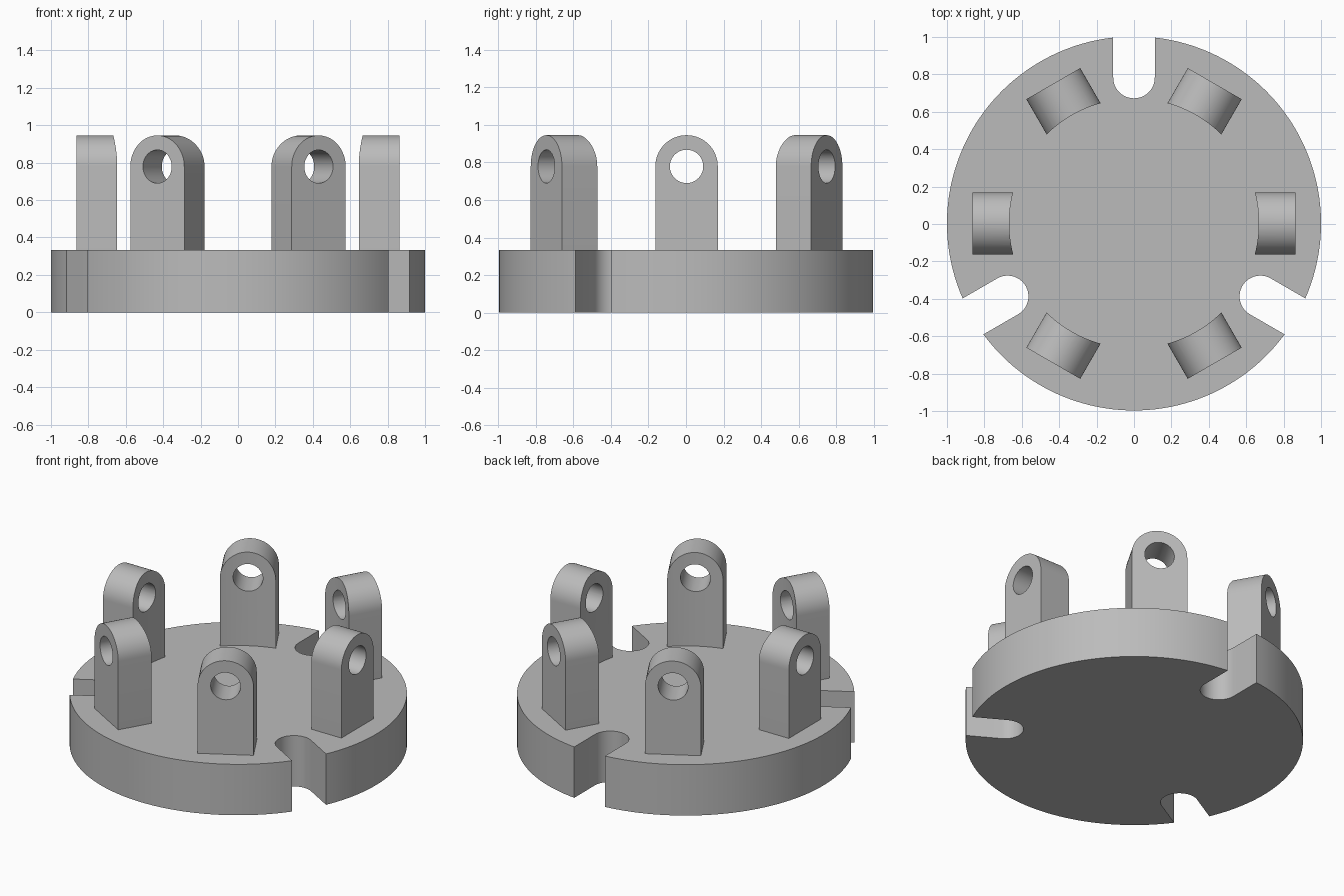
import bpy, bmesh
from math import pi, sin, cos, asin, radians
from mathutils import Matrix, Vector

BASE_R, BASE_H = 1.0, 0.333
SLOT_R, SLOT_C = 0.111, 0.78
LUG_IN, LUG_OUT, LUG_R, LUG_Z = 0.667, 0.863, 0.1665, 0.779
HOLE_R = 0.089
OFFSET = Vector((0, 0.003, 0))

if "Cube" in bpy.data.objects:
    bpy.data.objects.remove(bpy.data.objects["Cube"], do_unlink=True)

grey = bpy.data.materials.new("plain_grey")
grey.use_nodes = True
colour = (0.5, 0.5, 0.5, 1)
grey.diffuse_color = colour
grey.node_tree.nodes["Principled BSDF"].inputs["Base Color"].default_value = colour


def arc(cx, cy, r, start, end, n):
    return [(cx + r * cos(start + (end - start) * i / n),
             cy + r * sin(start + (end - start) * i / n)) for i in range(n + 1)]


def extrude(name, points, vector):
    """Extrude a closed loop of 3D points along a vector into a solid."""
    bm = bmesh.new()
    face = bm.faces.new([bm.verts.new(p) for p in points])
    new = bmesh.ops.extrude_face_region(bm, geom=[face])["geom"]
    bmesh.ops.translate(bm, vec=vector,
                        verts=[v for v in new if isinstance(v, bmesh.types.BMVert)])
    bmesh.ops.recalc_face_normals(bm, faces=bm.faces)
    mesh = bpy.data.meshes.new(name)
    bm.to_mesh(mesh)
    bm.free()
    mesh.materials.append(grey)
    obj = bpy.data.objects.new(name, mesh)
    bpy.context.collection.objects.link(obj)
    return obj


def smooth(obj):
    bpy.ops.object.select_all(action="DESELECT")
    obj.select_set(True)
    bpy.context.view_layer.objects.active = obj
    bpy.ops.object.shade_smooth_by_angle(angle=radians(30))


def cut(obj, cutter):
    """Subtract a cutter, apply the result and drop the cutter."""
    mod = obj.modifiers.new("cut", "BOOLEAN")
    mod.operation, mod.solver, mod.object = "DIFFERENCE", "EXACT", cutter
    bpy.ops.object.select_all(action="DESELECT")
    obj.select_set(True)
    bpy.context.view_layer.objects.active = obj
    bpy.ops.object.modifier_apply(modifier=mod.name)
    bpy.data.objects.remove(cutter, do_unlink=True)


# Round base: one third of the outline (slot, then rim), repeated three times
half = asin(SLOT_R / BASE_R)
third = arc(SLOT_C, 0, SLOT_R, 1.5 * pi, 0.5 * pi, 24)
third += arc(0, 0, BASE_R, half, 2 * pi / 3 - half, 48)
outline = []
for k in range(3):
    turn = Matrix.Rotation(pi / 2 + k * 2 * pi / 3, 3, "Z")
    outline += [turn @ Vector((x, y, 0)) for x, y in third]
base = extrude("slotted_base", outline, (0, 0, BASE_H))
base.location = OFFSET
smooth(base)

# Lug: arched block with a hollowed inner face and a pin hole
arch = arc(0, LUG_Z, LUG_R, 0, pi, 32) + [(-LUG_R, BASE_H), (LUG_R, BASE_H)]
lug = extrude("lug_1", [(0.6, y, z) for y, z in arch], (LUG_OUT - 0.6, 0, 0))
core = [(x, y, 0) for x, y in arc(0, 0, LUG_IN, 0, 2 * pi, 144)[:-1]]
cut(lug, extrude("core_cutter", core, (0, 0, 1.2)))
hole = [(0.5, y, z) for y, z in arc(0, LUG_Z, HOLE_R, 0, 2 * pi, 40)[:-1]]
cut(lug, extrude("hole_cutter", hole, (0.5, 0, 0)))
smooth(lug)
lug.location = OFFSET

# Six lugs around the base
for k in range(1, 6):
    copy = lug.copy()
    copy.name = f"lug_{k + 1}"
    copy.rotation_euler.z = k * pi / 3
    bpy.context.collection.objects.link(copy)
